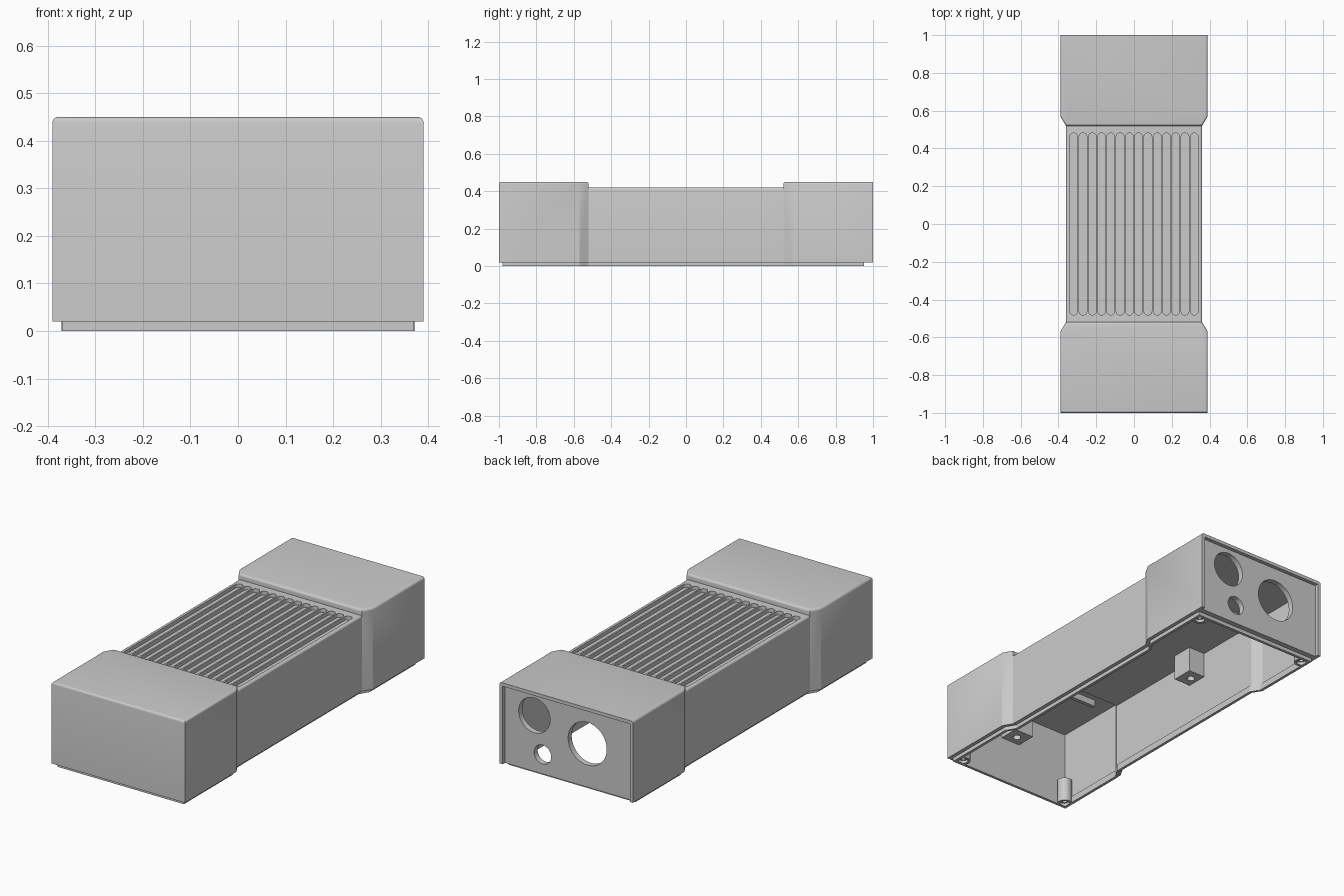
import bpy, bmesh, math
from mathutils import Matrix

if "Cube" in bpy.data.objects:
    bpy.data.objects.remove(bpy.data.objects["Cube"])

grey = bpy.data.materials.new("plain_grey")
grey.diffuse_color = (0.6, 0.6, 0.6, 1)
grey.use_nodes = True
grey.node_tree.nodes["Principled BSDF"].inputs["Base Color"].default_value = grey.diffuse_color


def finish(bm, name):
    bmesh.ops.recalc_face_normals(bm, faces=bm.faces)
    me = bpy.data.meshes.new(name)
    bm.to_mesh(me)
    bm.free()
    me.materials.append(grey)
    ob = bpy.data.objects.new(name, me)
    bpy.context.collection.objects.link(ob)
    return ob


def add_prism(bm, pts, z0, z1):
    face = bm.faces.new([bm.verts.new((x, y, z0)) for x, y in pts])
    up = bmesh.ops.extrude_face_region(bm, geom=[face])
    bmesh.ops.translate(bm, vec=(0, 0, z1 - z0),
                        verts=[v for v in up["geom"] if isinstance(v, bmesh.types.BMVert)])


def prism(name, pts, z0, z1, round_rule=None, radius=0.012):
    """Extruded outline; top edges picked by round_rule are rounded."""
    bm = bmesh.new()
    add_prism(bm, pts, z0, z1)
    if round_rule:
        edges = [e for e in bm.edges if all(v.co.z > z1 - 1e-5 for v in e.verts)
                 and round_rule((e.verts[0].co + e.verts[1].co) / 2)]
        bmesh.ops.bevel(bm, geom=edges, offset=radius, segments=4, profile=0.5, affect="EDGES")
    return finish(bm, name)


def rect(x0, x1, y0, y1):
    return [(x0, y0), (x1, y0), (x1, y1), (x0, y1)]


def box(name, x0, x1, y0, y1, z0, z1):
    return prism(name, rect(x0, x1, y0, y1), z0, z1)


def cylinder(name, r, depth, loc, axis="Z"):
    bm = bmesh.new()
    m = Matrix.Translation(loc)
    if axis == "Y":
        m = m @ Matrix.Rotation(math.pi / 2, 4, "X")
    bmesh.ops.create_cone(bm, cap_ends=True, segments=40, radius1=r, radius2=r,
                          depth=depth, matrix=m)
    return finish(bm, name)


def combine(ob, tool, op="DIFFERENCE"):
    mod = ob.modifiers.new("join", "BOOLEAN")
    mod.operation, mod.solver, mod.object = op, "EXACT", tool
    bpy.context.view_layer.update()
    me = bpy.data.meshes.new_from_object(ob.evaluated_get(bpy.context.evaluated_depsgraph_get()))
    ob.modifiers.clear()
    ob.data = me
    bpy.data.objects.remove(tool)


def end_outline(s, d, end):
    """Plan of one wide end, s = -1 front or 1 back, inset by d."""
    pts = [(0.39 - d, end), (0.39 - d, 0.57 + d * 0.3), (0.361 - d, 0.52 + d * 0.3)]
    pts += [(-x, y) for x, y in reversed(pts)]
    return [(x, s * y) for x, y in pts]


# Shell: narrow middle joined to two wide ends
shell = prism("shell", rect(-0.36, 0.36, -0.56, 0.56), 0.02, 0.42,
              lambda c: abs(c.x) > 0.3, 0.01)
combine(shell, prism("front_end", end_outline(-1, 0, 1), 0.02, 0.45, lambda c: True), "UNION")
combine(shell, prism("back_end", end_outline(1, 0, 1), 0.02, 0.45, lambda c: c.y < 0.99), "UNION")

# Hollow inside, open below, and a rebate at the back for the panel
combine(shell, prism("front_hollow", end_outline(-1, 0.03, 0.97), -0.1, 0.42))
combine(shell, prism("back_hollow", end_outline(1, 0.03, 0.96), -0.1, 0.42))
combine(shell, box("middle_hollow", -0.33, 0.33, -0.6, 0.6, -0.1, 0.385))
combine(shell, box("panel_rebate", -0.372, 0.372, 0.95, 1.1, -0.1, 0.432))

# Row of rounded grooves on top of the middle
bm = bmesh.new()
r = 0.0205
for i in range(14):
    cx = (i - 6.5) * 0.0491
    slot = []
    for s in (1, -1):
        for k in range(13):
            a = math.pi * k / 12 + (0 if s > 0 else math.pi)
            slot.append((cx + r * math.cos(a), s * (0.482 - r) + r * math.sin(a)))
    add_prism(bm, slot, 0.4, 0.5)
combine(shell, finish(bm, "grooves"))

# Back panel with three round openings
panel = box("back_panel", -0.372, 0.372, 0.95, 0.98, 0.02, 0.432)
for x, z, rad in ((0.2, 0.317, 0.092), (-0.11, 0.25, 0.113), (0.152, 0.123, 0.05)):
    combine(panel, cylinder("opening", rad, 0.2, (x, 0.965, z), "Y"))

# Thin locating lip around the bottom opening
def lip_outline(d):
    half = [(0.39 - d, -1 + d), (0.39 - d, -0.57), (0.36 - d, -0.52),
            (0.36 - d, 0.52), (0.39 - d, 0.57), (0.39 - d, 0.972 - d)]
    return half + [(-x, y) for x, y in reversed(half)]

lip = prism("bottom_lip", lip_outline(0.02), 0, 0.035)
combine(lip, prism("lip_inside", lip_outline(0.035), -0.1, 0.1))

# Screw posts in the four corners, each with a stepped hole
posts = []
for sx in (-1, 1):
    for name, y in (("front", -0.943), ("back", 0.915)):
        post = cylinder(name + "_screw_post", 0.0365, 0.13, (sx * 0.334, y, 0.065))
        combine(post, cylinder("hole", 0.015, 0.16, (sx * 0.334, y, 0.0)))
        combine(post, cylinder("recess", 0.024, 0.03, (sx * 0.334, y, 0.0)))
        posts.append(post)

# Square mounting blocks hanging from the ceiling
for name, x, y, top in (("left_block", -0.29, 0.1, 0.39), ("right_block", 0.29, 0.1, 0.39),
                        ("front_block", 0.0, -0.92, 0.425)):
    block = box(name, x - 0.0575, x + 0.0575, y - 0.0575, y + 0.0575, 0.25, top)
    combine(block, cylinder("hole", 0.02, 0.16, (x, y, 0.25)))
    posts.append(block)

# Small rib across the ceiling behind the front end
box("ceiling_rib", -0.25, 0.25, -0.625, -0.605, 0.385, 0.425)

for ob in [shell, panel] + posts:
    bpy.ops.object.select_all(action="DESELECT")
    ob.select_set(True)
    bpy.context.view_layer.objects.active = ob
    bpy.ops.object.shade_smooth_by_angle(angle=math.radians(30))
